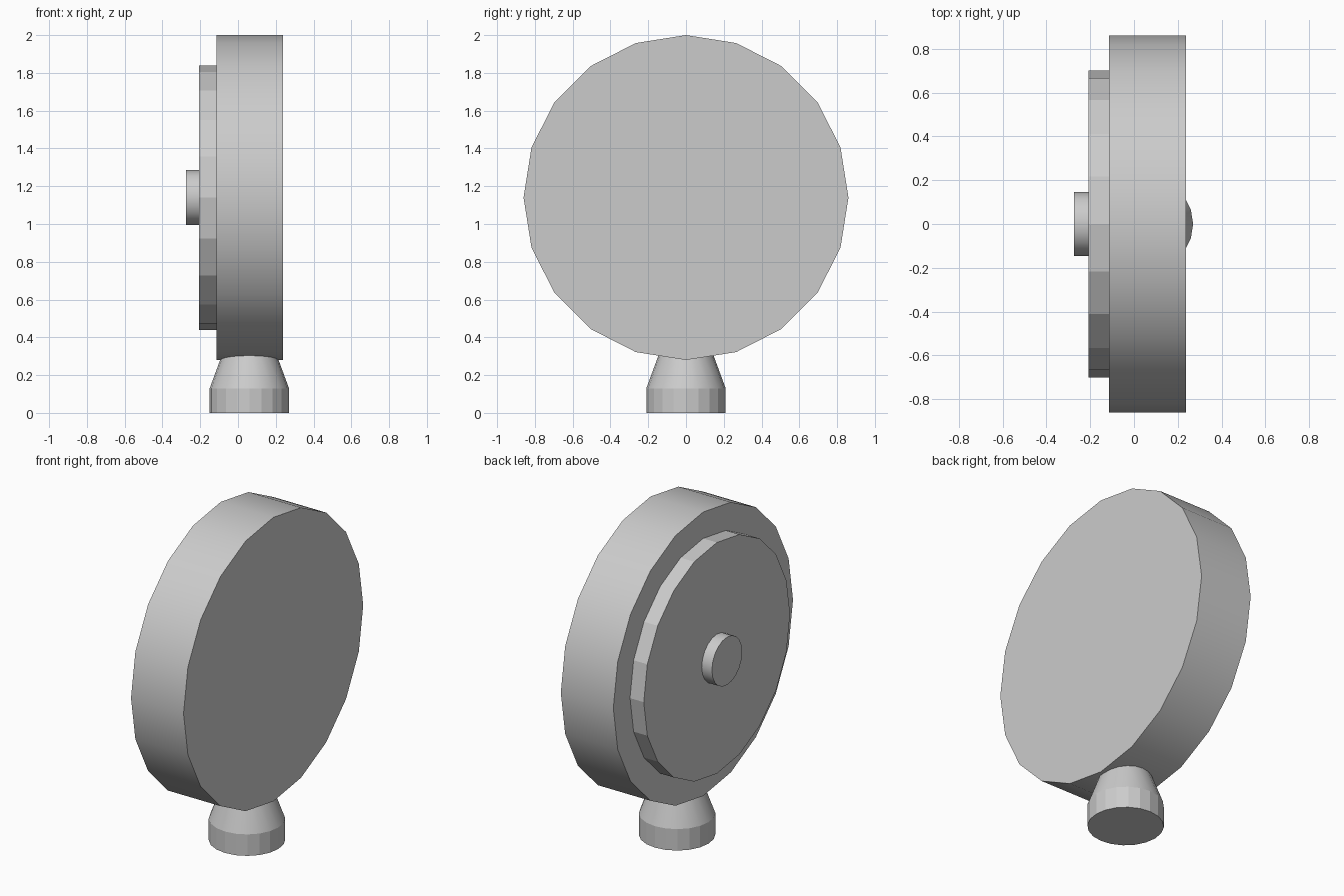
import bpy
from math import pi, radians

if "Cube" in bpy.data.objects:
    bpy.data.objects.remove(bpy.data.objects["Cube"])

SIDES = 20


def disc(name, axis, centre, lo, hi, r_lo, r_hi, smooth):
    """Capped cylinder or cone along 'X' or 'Z' between lo and hi, with a vertex at its top."""
    a, b = centre
    mid = (lo + hi) / 2
    along_x = axis == 'X'
    bpy.ops.mesh.primitive_cone_add(
        vertices=SIDES, radius1=r_lo, radius2=r_hi, depth=hi - lo,
        location=(mid, a, b) if along_x else (a, b, mid),
        rotation=(0, pi / 2, 0) if along_x else (0, 0, 0))
    ob = bpy.context.object
    ob.name = name
    if smooth:
        bpy.ops.object.shade_smooth_by_angle(angle=radians(30))
    return ob


# Round body, stepped back plate and central knob
axle = (0, 1.14)
disc("round_body", 'X', axle, -0.115, 0.237, 0.86, 0.86, True)
disc("back_plate", 'X', axle, -0.207, -0.115, 0.70, 0.70, False)
disc("back_knob", 'X', axle, -0.275, -0.207, 0.145, 0.145, True)

# Foot: straight faceted base with a tapered neck running into the body
foot = (0.06, 0)
disc("foot_base", 'Z', foot, 0, 0.13, 0.21, 0.21, False)
disc("foot_neck", 'Z', foot, 0.13, 0.32, 0.21, 0.14, True)
